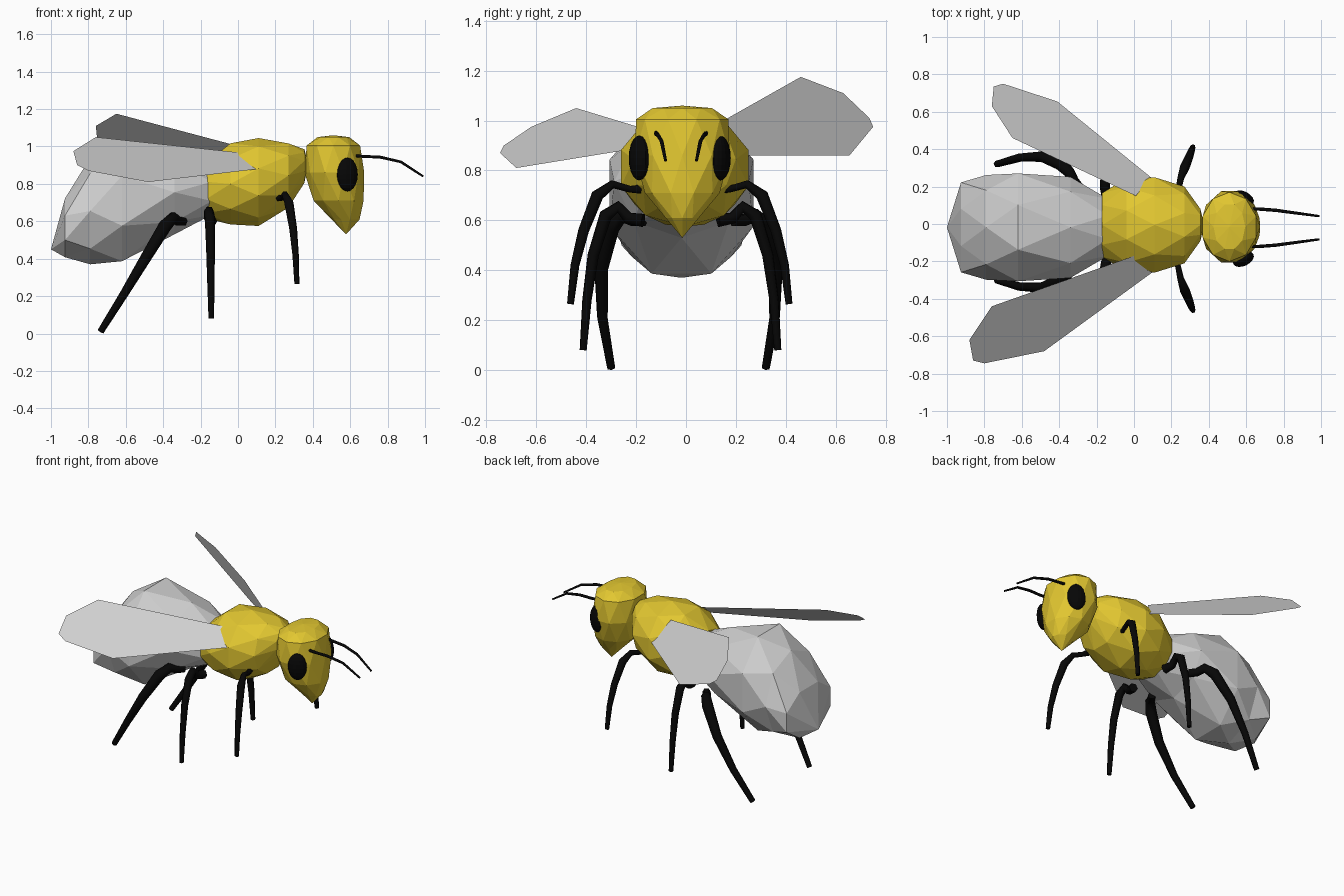
import bpy, bmesh, math

if "Cube" in bpy.data.objects:
    bpy.data.objects.remove(bpy.data.objects["Cube"])


def material(name, rgb):
    m = bpy.data.materials.new(name)
    m.diffuse_color = (*rgb, 1)
    m.use_nodes = True
    m.node_tree.nodes["Principled BSDF"].inputs["Base Color"].default_value = m.diffuse_color
    return m


YELLOW = material("yellow", (0.76, 0.57, 0.03))
GREY = material("light grey", (0.63, 0.63, 0.63))
BLACK = material("black", (0.002, 0.002, 0.002))


def finish(bm, name, mat):
    me = bpy.data.meshes.new(name)
    bm.to_mesh(me)
    bm.free()
    ob = bpy.data.objects.new(name, me)
    me.materials.append(mat)
    bpy.context.collection.objects.link(ob)
    return ob


def loft(name, rings, n, axis, cy, mat, shift=0):
    """Faceted body: rings (position, centre, half width y, half height), ends are points."""
    bm = bmesh.new()

    def vert(t, c, u, v):
        return bm.verts.new((t, cy + u, c + v) if axis == 'x' else (c + v, cy + u, t))

    loops = []
    for k, (t, c, a, b) in enumerate(rings[1:-1]):
        turn = 0.5 * ((k + shift) % 2)
        loops.append([vert(t, c, a * math.cos(w), b * math.sin(w)) for w in
                      (math.pi / 2 + (i + turn) * math.tau / n for i in range(n))])
    for k in range(len(loops) - 1):
        p, q = loops[k], loops[k + 1]
        if (k + shift) % 2:
            p, q = q, p
        for i in range(n):
            j = (i + 1) % n
            bm.faces.new((p[i], p[j], q[i]))
            bm.faces.new((p[j], q[j], q[i]))
    for loop, end in ((loops[0], rings[0]), (loops[-1], rings[-1])):
        tip = vert(end[0], end[1], 0, 0)
        for i in range(n):
            bm.faces.new((loop[i], loop[(i + 1) % n], tip))
    bmesh.ops.recalc_face_normals(bm, faces=bm.faces)
    return finish(bm, name, mat)


def tube(name, pts, radii):
    """Tapered tube along a path."""
    cu = bpy.data.curves.new(name, 'CURVE')
    cu.dimensions = '3D'
    cu.bevel_depth = 1
    cu.bevel_resolution = 1
    cu.use_fill_caps = True
    sp = cu.splines.new('POLY')
    sp.points.add(len(pts) - 1)
    for p, co, r in zip(sp.points, pts, radii):
        p.co = (*co, 1)
        p.radius = r
    ob = bpy.data.objects.new(name, cu)
    cu.materials.append(BLACK)
    bpy.context.collection.objects.link(ob)
    bpy.ops.object.select_all(action='DESELECT')
    ob.select_set(True)
    bpy.context.view_layer.objects.active = ob
    bpy.ops.object.convert(target='MESH')


# Body
loft("thorax", [(0.375, 0.91), (0.355, 0.895, 0.09, 0.09), (0.27, 0.845, 0.205, 0.18),
                (0.11, 0.81, 0.268, 0.235), (-0.04, 0.80, 0.25, 0.228),
                (-0.17, 0.765, 0.18, 0.15), (-0.19, 0.76)], 10, 'x', -0.005, YELLOW)
loft("abdomen", [(-0.08, 0.77), (-0.14, 0.76, 0.165, 0.135), (-0.34, 0.755, 0.27, 0.225),
                 (-0.62, 0.71, 0.312, 0.35), (-0.79, 0.655, 0.28, 0.285),
                 (-0.925, 0.565, 0.26, 0.17), (-1.0, 0.45)], 8, 'x', -0.018, GREY, 1)
loft("head", [(1.06, 0.51), (1.05, 0.51, 0.125, 0.085), (1.005, 0.51, 0.185, 0.15),
              (0.86, 0.515, 0.2, 0.16), (0.71, 0.538, 0.15, 0.14),
              (0.61, 0.575, 0.07, 0.075), (0.53, 0.578)], 10, 'z', -0.015, YELLOW)

# Wings: thin flat sheets, each side posed a little differently
wings = {
    "right_wing": [(.11, -.25, .88), (.03, -.16, .965), (-.76, -.44, 1.05), (-.88, -.62, .975),
                   (-.86, -.73, .90), (-.80, -.745, .87), (-.48, -.68, .81)],
    "left_wing": [(.09, .25, .86), (.01, .15, 1.0), (-.65, .46, 1.175), (-.76, .63, 1.11),
                  (-.75, .735, 1.01), (-.70, .75, .975), (-.41, .655, .86)],
}
for name, pts in wings.items():
    bm = bmesh.new()
    f = bm.faces.new([bm.verts.new(p) for p in pts])
    f.normal_update()
    if f.normal.z < 0:
        f.normal_flip()
    finish(bm, name, GREY)

# Paired limbs: centre line y, path (x, distance from centre, z), radii
limbs = {
    "front_leg": (-.025, [(.22, .16, .725), (.235, .20, .725), (.25, .27, .745), (.272, .33, .70),
                          (.295, .385, .56), (.308, .42, .42), (.315, .438, .265)],
                  [.02, .015, .018, .026, .022, .018, .014]),
    "middle_leg": (-.022, [(-.14, .15, .60), (-.155, .21, .61), (-.155, .25, .655), (-.15, .30, .62),
                           (-.147, .35, .46), (-.145, .375, .28), (-.143, .39, .08)],
                   [.03, .026, .026, .028, .024, .02, .015]),
    "hind_leg": (.01, [(-.29, .18, .60), (-.32, .22, .60), (-.345, .265, .62), (-.39, .31, .575),
                       (-.49, .35, .41), (-.61, .345, .21), (-.735, .31, .01)],
                 [.026, .026, .03, .036, .03, .023, .018]),
    "antenna": (-.02, [(.63, .10, .95), (.67, .10, .947), (.76, .093, .943), (.87, .078, .918),
                       (.99, .062, .84)],
                [.009, .009, .009, .008, .006]),
}
for base, (cy, path, radii) in limbs.items():
    for side, s in (("right", -1), ("left", 1)):
        tube(f"{side}_{base}", [(x, cy + s * d, z) for x, d, z in path], radii)

# Eyes: flattened ovals turned outward
for side, s in (("right", -1), ("left", 1)):
    bpy.ops.mesh.primitive_uv_sphere_add(segments=16, ring_count=10, radius=1,
                                         location=(.585, -.025 + s * .163, .85),
                                         rotation=(0, 0, -s * math.radians(26)))
    eye = bpy.context.object
    eye.name = f"{side}_eye"
    eye.scale = (.06, .036, .09)
    eye.data.materials.append(BLACK)
